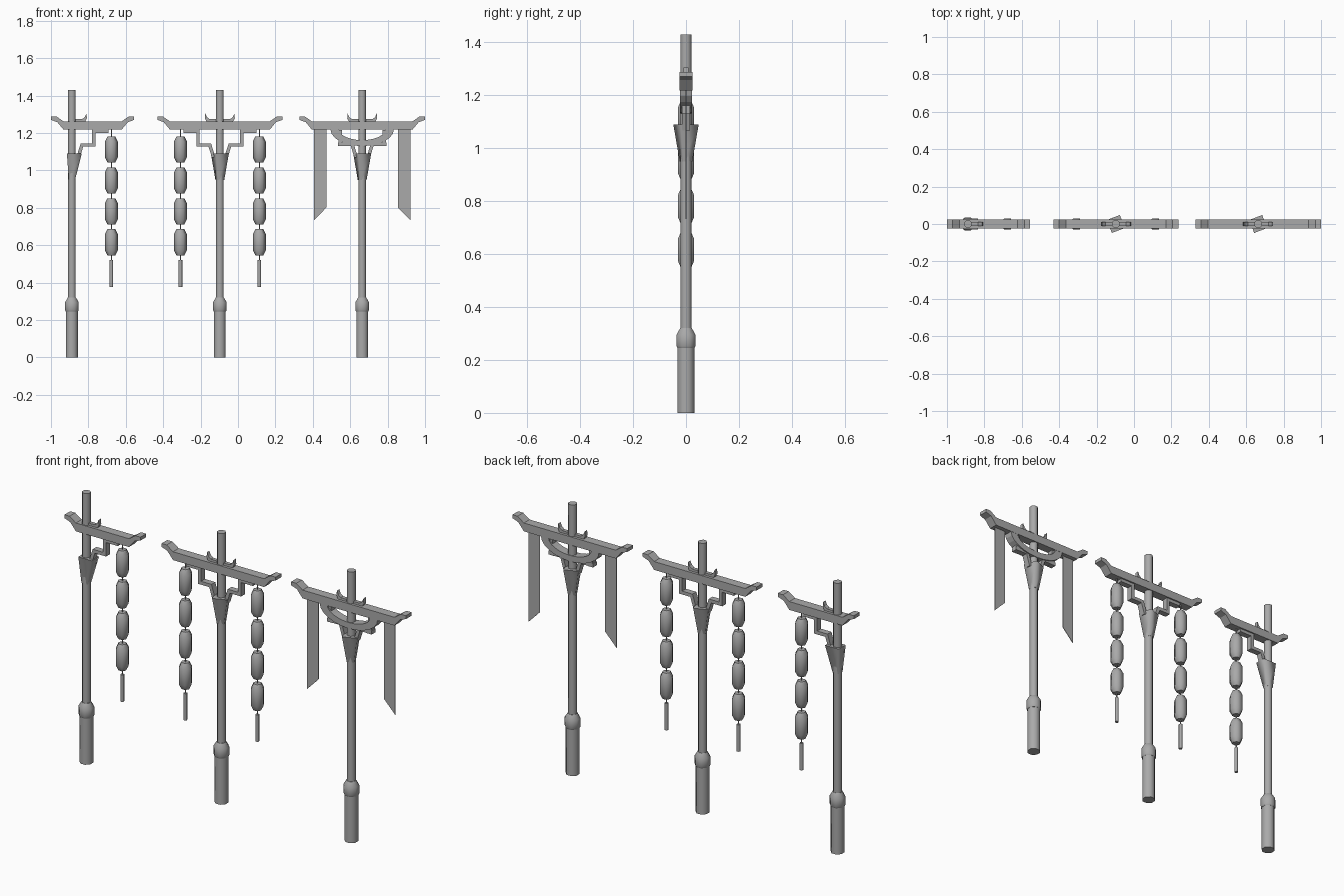
import bpy, bmesh, math
from mathutils import Matrix, Vector

if "Cube" in bpy.data.objects:
    bpy.data.objects.remove(bpy.data.objects["Cube"], do_unlink=True)

grey = bpy.data.materials.new("plain_grey")
grey.use_nodes = True
grey.diffuse_color = (0.4, 0.4, 0.4, 1)
grey.node_tree.nodes["Principled BSDF"].inputs["Base Color"].default_value = (0.4, 0.4, 0.4, 1)


def finish(bm, name, x):
    """Turn a bmesh into a named object standing at x."""
    bmesh.ops.recalc_face_normals(bm, faces=bm.faces)
    mesh = bpy.data.meshes.new(name)
    bm.to_mesh(mesh)
    bm.free()
    mesh.materials.append(grey)
    ob = bpy.data.objects.new(name, mesh)
    ob.location.x = x
    bpy.context.collection.objects.link(ob)
    return ob


def lathe(name, x, profile, sides, turn=0.0, smooth_angle=50):
    """Stack rings of (radius, z) and cap both ends."""
    bm = bmesh.new()
    rings = []
    for r, z in profile:
        angles = [turn + math.tau * i / sides for i in range(sides)]
        rings.append([bm.verts.new((r * math.cos(a), r * math.sin(a), z)) for a in angles])
    for low, high in zip(rings, rings[1:]):
        for i in range(sides):
            j = (i + 1) % sides
            bm.faces.new((low[i], low[j], high[j], high[i])).smooth = True
    bm.faces.new(rings[0])
    bm.faces.new(rings[-1])
    for e in bm.edges:
        if len(e.link_faces) == 2:
            e.smooth = e.calc_face_angle(0) < math.radians(smooth_angle)
    return finish(bm, name, x)


def plate(name, x, outline, half_depth, mirror=False):
    """Extrude an x-z outline symmetrically along y."""
    bm = bmesh.new()
    s = -1 if mirror else 1
    face = bm.faces.new([bm.verts.new((s * px, -half_depth, pz)) for px, pz in outline])
    out = bmesh.ops.extrude_face_region(bm, geom=[face])
    moved = [g for g in out["geom"] if isinstance(g, bmesh.types.BMVert)]
    bmesh.ops.translate(bm, verts=moved, vec=(0, 2 * half_depth, 0))
    return finish(bm, name, x)


def bar(path, width):
    """Outline of a constant-width bar with mitred corners."""
    pts = [Vector(p) for p in path]
    left, right = [], []
    for i, p in enumerate(pts):
        a = (p - pts[i - 1]).normalized() if i else (pts[1] - p).normalized()
        b = (pts[i + 1] - p).normalized() if i < len(pts) - 1 else a
        n = Vector((-a.y - b.y, a.x + b.x)).normalized()
        n *= width / 2 / n.dot(Vector((-a.y, a.x)))
        left.append(p + n)
        right.append(p - n)
    return left + right[::-1]


def post(tag, x):
    lathe(tag + "_pole", x, [(0.022, 0.24), (0.022, 1.43)], 8, math.pi / 8)
    lathe(tag + "_base", x, [(0.034, 0), (0.034, 0.25)], 8, math.pi / 8)
    lathe(tag + "_collar", x, [(0.035, 0.245), (0.039, 0.252), (0.039, 0.295), (0.024, 0.32)],
          8, math.pi / 8, 30)


def capital(tag, x):
    lathe(tag + "_capital", x, [(0.026, 0.95), (0.0525, 1.09)], 4, math.radians(66))


def beam(tag, x, half):
    # Upturned ends, measured inward from the tip
    end = [(0.067, 1.218), (0.034, 1.258), (0, 1.27), (0, 1.288), (0.03, 1.288), (0.067, 1.262)]
    right = [(half - d, z) for d, z in end]
    plate(tag + "_beam", x, right + [(-px, z) for px, z in right[::-1]], 0.024)


def horn(tag, x, mirror=False):
    outline = [(0.02, 1.26), (0.07, 1.26), (0.08, 1.278), (0.078, 1.305),
               (0.069, 1.285), (0.055, 1.274), (0.02, 1.274)]
    plate(tag + "_horn", x, outline, 0.01, mirror)


def bracket(tag, x, mirror=False):
    path = [(0.195, 1.21), (0.117, 1.21), (0.117, 1.136), (0.054, 1.136), (0.033, 1.07)]
    plate(tag + "_bracket", x, bar(path, 0.018), 0.016, mirror)


def lantern_string(tag, x):
    lathe(tag + "_cord", x, [(0.003, 0.5), (0.003, 1.225)], 6)
    for i in range(4):
        z = 1.112 - i * 0.1655
        lathe(tag + "_lantern", x, [(0.021, z - 0.07), (0.035, z - 0.042),
                                    (0.035, z + 0.042), (0.021, z + 0.07)], 6, 0, 70)
    lathe(tag + "_tassel", x, [(0.01, 0.378), (0.01, 0.52)], 6)


LEFT, MIDDLE, RIGHT = 0.664, -0.097, -0.888
SIDES = (False, True)

# One-sided lantern post
post("single", RIGHT)
cone = lathe("single_capital", RIGHT, [(0.024, 0.95), (0.042, 1.09)], 4, math.pi / 4)
for v in cone.data.vertices:
    if v.co.z > 1:
        v.co.x = v.co.x * 1.34 + 0.013
beam("single", -0.7775, 0.2225)
horn("single", RIGHT)
bracket("single", RIGHT)
lantern_string("single", RIGHT + 0.211)

# Two-sided lantern post
post("double", MIDDLE)
capital("double", MIDDLE)
beam("double", MIDDLE, 0.334)
for m in SIDES:
    horn("double", MIDDLE, m)
    bracket("double", MIDDLE, m)
    lantern_string("double", MIDDLE + (-0.211 if m else 0.211))

# Banner post with a hanging arch
post("banner", LEFT)
capital("banner", LEFT)
beam("banner", LEFT, 0.336)
arc = [math.pi * i / 12 for i in range(13)]
outer = [(0.17 * math.cos(a), 1.22 - 0.09 * math.sin(a)) for a in arc]
inner = [(0.125 * math.cos(a), 1.22 - 0.058 * math.sin(a)) for a in arc[::-1]]
plate("banner_arch", LEFT, outer + inner, 0.023)
for m in SIDES:
    horn("banner", LEFT, m)
    path = [(0.117, 1.215), (0.117, 1.14), (0.054, 1.14), (0.033, 1.07)]
    plate("banner_bracket", LEFT, bar(path, 0.018), 0.016, m)
    plate("banner_foot", LEFT, [(0.1, 1.13), (0.13, 1.13), (0.13, 1.15), (0.1, 1.15)], 0.016, m)
    cloth = [(0.191, 1.222), (0.258, 1.222), (0.258, 0.733), (0.191, 0.802)]
    plate("banner_cloth", LEFT, cloth, 0.0015, m)
